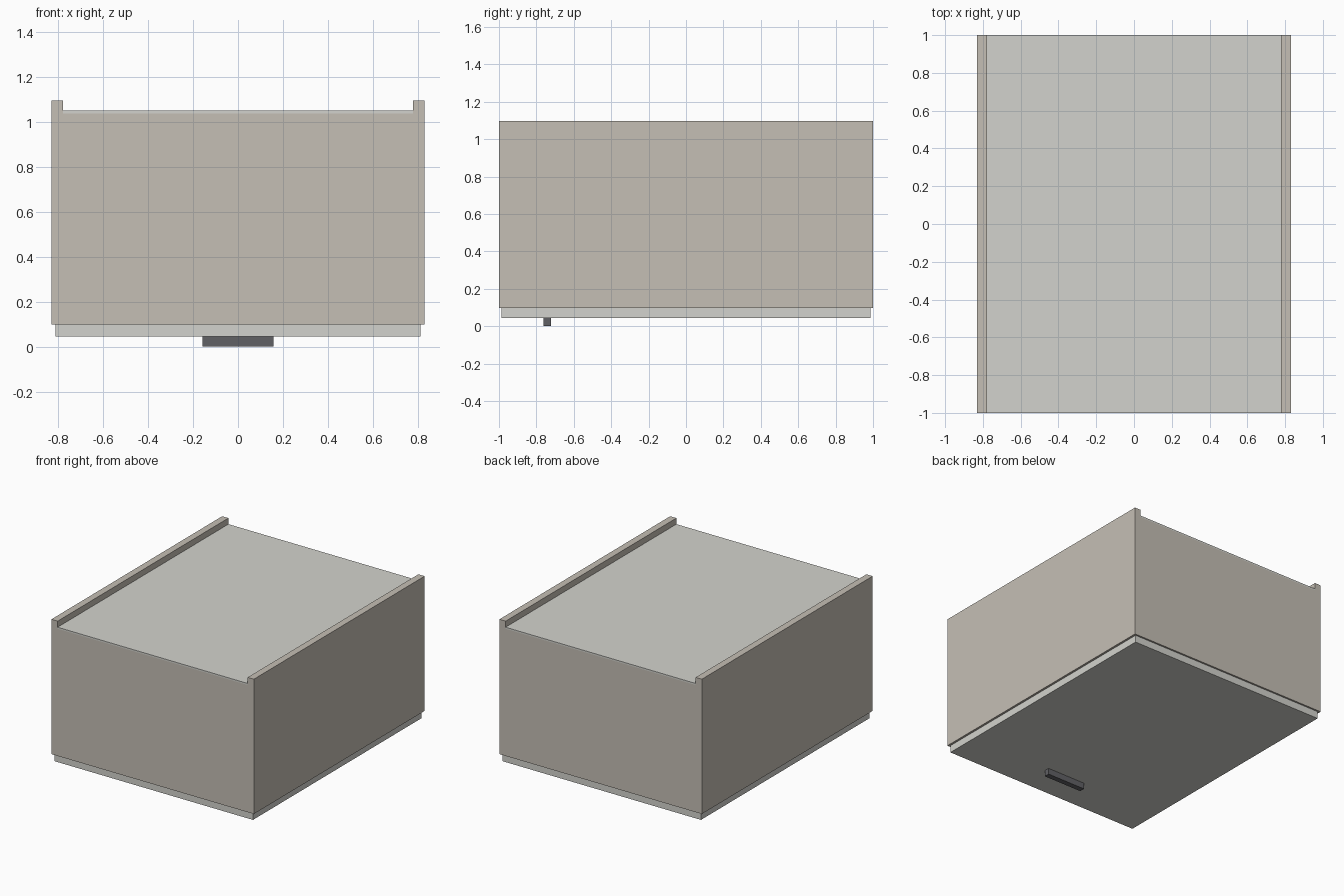
import bpy

if "Cube" in bpy.data.objects:
    bpy.data.objects.remove(bpy.data.objects["Cube"])


def material(name, rgb):
    m = bpy.data.materials.new(name)
    m.diffuse_color = (*rgb, 1)
    m.use_nodes = True
    m.node_tree.nodes["Principled BSDF"].inputs["Base Color"].default_value = m.diffuse_color
    return m


def box(name, lo, hi, mat):
    """Axis-aligned box between two corners."""
    bpy.ops.mesh.primitive_cube_add(size=1, location=[(a + b) / 2 for a, b in zip(lo, hi)])
    ob = bpy.context.object
    ob.name = name
    ob.scale = [b - a for a, b in zip(lo, hi)]
    bpy.ops.object.transform_apply(location=False, rotation=False, scale=True)
    ob.data.materials.append(mat)
    return ob


carcass = material("carcass_beige", (0.56, 0.52, 0.46))
pale = material("panel_pale_grey", (0.65, 0.65, 0.61))
dark = material("handle_dark_grey", (0.12, 0.12, 0.13))

W, IN, T = 0.83, 0.779, 0.05        # half width, inner half width, board thickness
Z_DOOR, Z_BODY, Z_PANEL, Z_BACK, Z_TOP = 0.045, 0.098, 1.04, 1.052, 1.097

# Cabinet lying on its door: side boards rise above the recessed back panel
for name, s in (("left_side", -1), ("right_side", 1)):
    xs = sorted((s * IN, s * W))
    box(name, (xs[0], -1, Z_BODY), (xs[1], 1, Z_TOP), carcass)

# End boards between the sides
for name, s in (("front_end_board", -1), ("rear_end_board", 1)):
    ys = sorted((s * (1 - T), s))
    box(name, (-IN, ys[0], Z_BODY), (IN, ys[1], Z_PANEL), carcass)

# Thin back panel, door and pull handle
box("back_panel", (-IN, -1, Z_PANEL), (IN, 1, Z_BACK), pale)
box("door", (-0.814, -0.987, Z_DOOR), (0.814, 0.987, Z_BODY), pale)
box("handle", (-0.158, -0.762, 0), (0.158, -0.722, Z_DOOR), dark)
